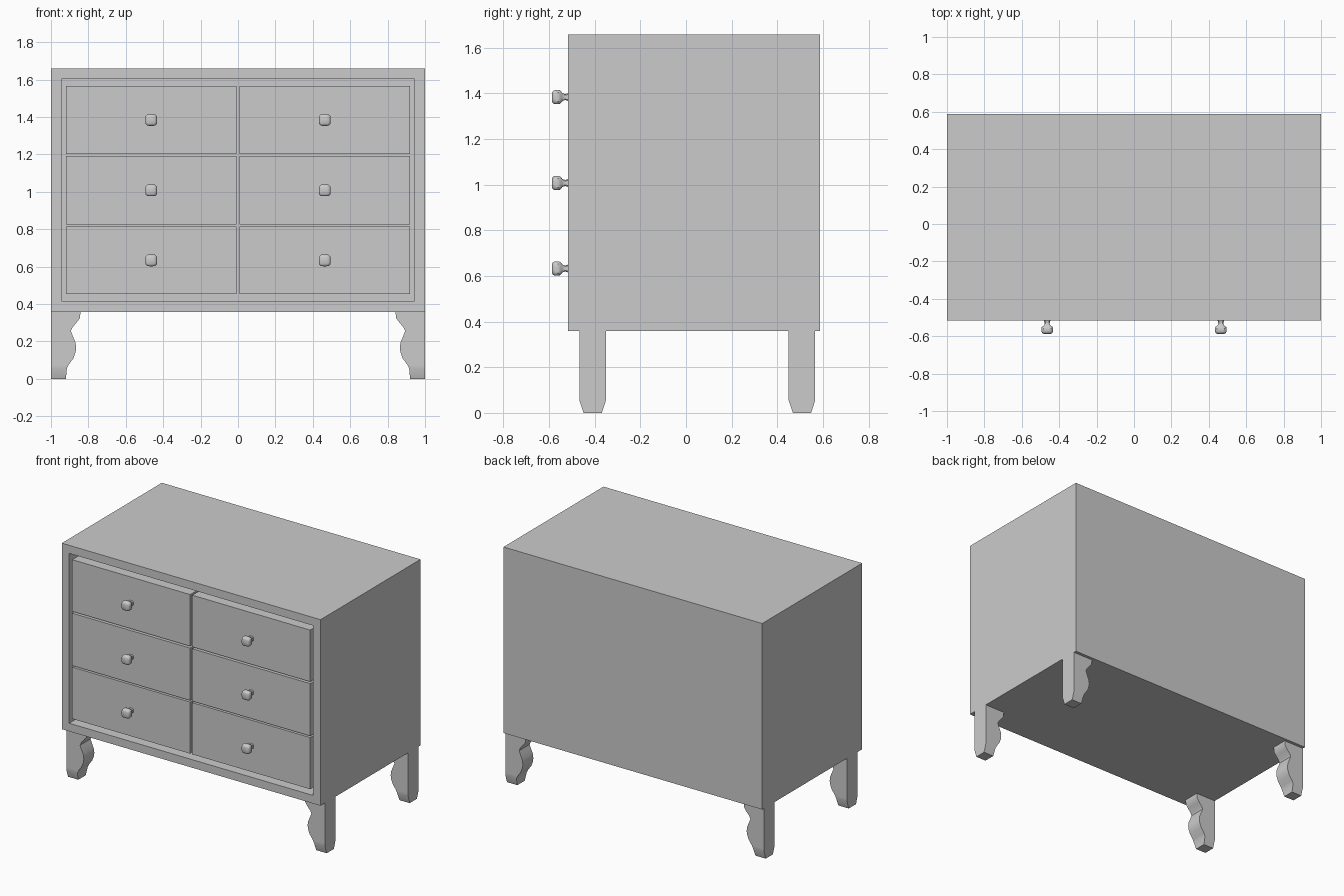
import bpy, bmesh, math
from mathutils import Vector

old = bpy.data.objects.get("Cube")
if old:
    bpy.data.objects.remove(old, do_unlink=True)

FRONT, BACK = -0.517, 0.587
BOTTOM, TOP = 0.358, 1.658
FRAME, DEPTH = 0.08, 0.12

grey = bpy.data.materials.new("plain grey")
grey.use_nodes = True
colour = (0.6, 0.6, 0.6, 1)
grey.diffuse_color = colour
grey.node_tree.nodes["Principled BSDF"].inputs["Base Color"].default_value = colour


def finish(name, bm, smooth=False):
    bmesh.ops.recalc_face_normals(bm, faces=bm.faces)
    mesh = bpy.data.meshes.new(name)
    bm.to_mesh(mesh)
    bm.free()
    mesh.materials.append(grey)
    obj = bpy.data.objects.new(name, mesh)
    bpy.context.collection.objects.link(obj)
    if smooth:
        bpy.ops.object.select_all(action="DESELECT")
        obj.select_set(True)
        bpy.context.view_layer.objects.active = obj
        bpy.ops.object.shade_smooth_by_angle(angle=math.radians(40))
    return obj


def box(low, high):
    bm = bmesh.new()
    bmesh.ops.create_cube(bm, size=1)
    for v in bm.verts:
        v.co = Vector([l + (h - l) * (c + 0.5) for l, h, c in zip(low, high, v.co)])
    return bm


def bridge(bm, loops):
    # Skin consecutive rings and cap both ends
    n = len(loops[0])
    for a, b in zip(loops, loops[1:]):
        for i in range(n):
            j = (i + 1) % n
            bm.faces.new((a[i], a[j], b[j], b[i]))
    bm.faces.new(loops[0])
    bm.faces.new(loops[-1])


# Carcass with a recess in the front for the drawers
bm = box((-1, FRONT, BOTTOM), (1, BACK, TOP))
bm.normal_update()
face = min(bm.faces, key=lambda f: f.calc_center_median().y)
bmesh.ops.inset_region(bm, faces=[face], thickness=FRAME)
pocket = bmesh.ops.extrude_face_region(bm, geom=[face])["geom"]
bmesh.ops.translate(bm, verts=[g for g in pocket if isinstance(g, bmesh.types.BMVert)],
                    vec=(0, DEPTH, 0))
if face.is_valid:
    bmesh.ops.delete(bm, geom=[face], context="FACES")
finish("carcass", bm)


# Knob: rounded-square rings swept along its axis
def knob(name, x, z):
    bm = bmesh.new()
    rings = []
    for y, r in ((0, 0.017), (0.012, 0.013), (0.024, 0.017), (0.034, 0.029),
                 (0.042, 0.031), (0.058, 0.031), (0.066, 0.027), (0.07, 0.019)):
        ring = []
        for i in range(16):
            a = math.tau * (i + 0.5) / 16
            c, s = math.cos(a), math.sin(a)
            k = r / (c ** 6 + s ** 6) ** (1 / 6)
            ring.append(bm.verts.new((x + k * c, FRONT - y, z + k * s)))
        rings.append(ring)
    bridge(bm, rings)
    finish(name, bm, True)


# Drawers, three rows in two columns
rows = {"bottom": (0.452, 0.813), "middle": (0.824, 1.19), "top": (1.203, 1.564)}
for row, (z0, z1) in rows.items():
    for side, x0, x1 in (("right", -0.92, -0.008), ("left", 0.008, 0.92)):
        finish(f"{row}_{side}_drawer", box((x0, FRONT, z0), (x1, FRONT + DEPTH, z1)))
        knob(f"{row}_{side}_knob", (x0 + x1) / 2, (z0 + z1) / 2)

# Legs: straight outside, curved inside, narrowed at the foot
# (height, inner distance from centre, half thickness)
leg_profile = ((0, 0.92, 0.04), (0.055, 0.915, 0.058), (0.075, 0.905, 0.058),
               (0.11, 0.88, 0.058), (0.14, 0.869, 0.058), (0.165, 0.865, 0.058),
               (0.195, 0.869, 0.058), (0.23, 0.884, 0.058), (0.255, 0.894, 0.058),
               (0.275, 0.885, 0.058), (0.3, 0.863, 0.058), (0.325, 0.845, 0.058),
               (BOTTOM, 0.842, 0.058))
for end, y in (("front", -0.409), ("back", 0.508)):
    for side, s in (("right", -1), ("left", 1)):
        bm = bmesh.new()
        bridge(bm, [[bm.verts.new((s * px, y + py, z)) for px, py in
                     ((x, -h), (1, -h), (1, h), (x, h))] for z, x, h in leg_profile])
        finish(f"{end}_{side}_leg", bm, True)
